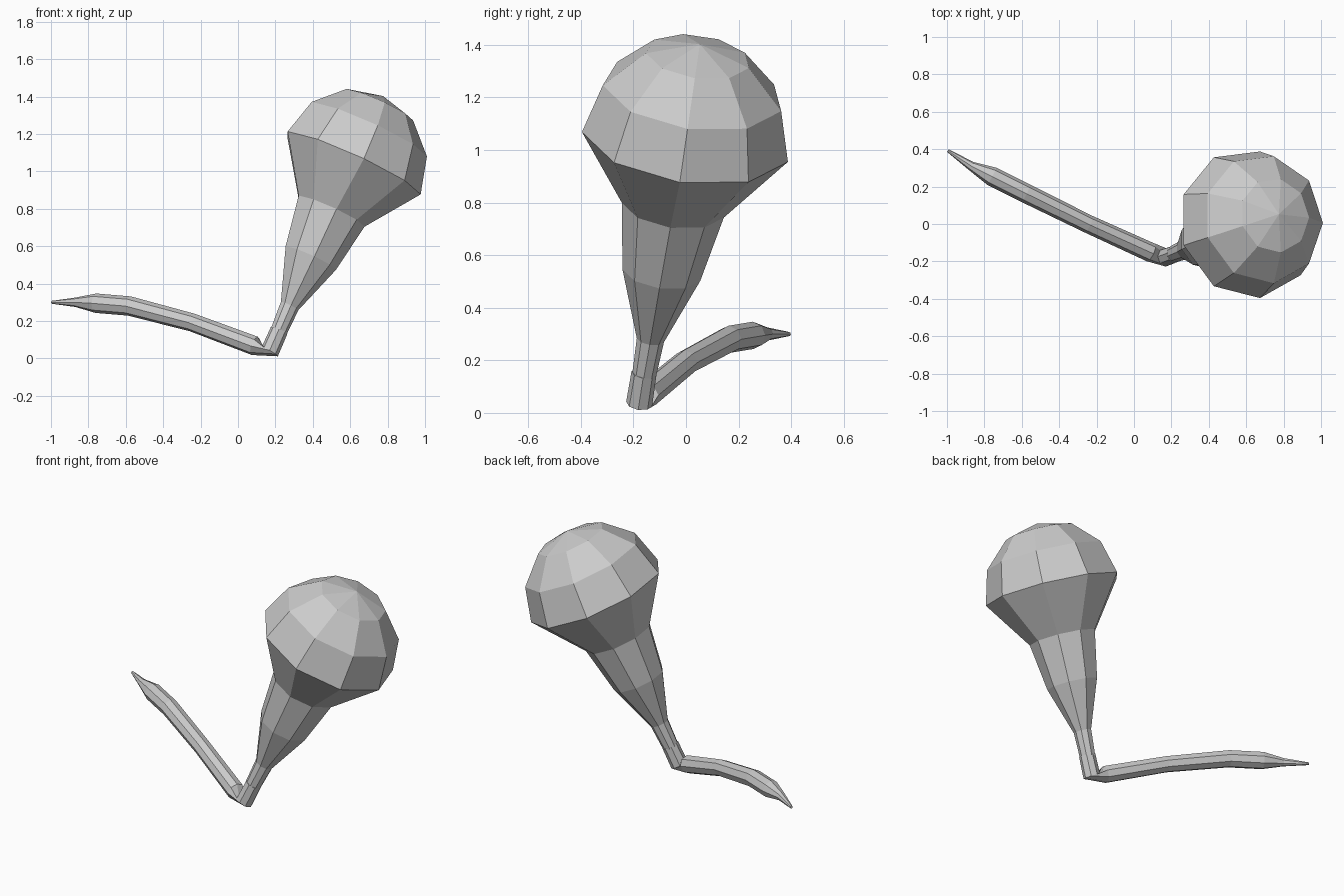
import bpy, bmesh
from math import sin, cos, tau, radians
from mathutils import Vector

if "Cube" in bpy.data.objects:
    bpy.data.objects.remove(bpy.data.objects["Cube"])


def loft(name, rings, sides):
    """Skin rings of (centre, normal, radius); radius 0 makes a pole."""
    bm = bmesh.new()
    n0 = Vector(rings[0][1]).normalized()
    x = Vector((1, 0, 0))
    u = (x - n0 * x.dot(n0)).normalized()
    prev = None
    for i, (c, n, r) in enumerate(rings):
        c, n = Vector(c), Vector(n).normalized()
        u = n0.rotation_difference(n) @ u
        u = (u - n * u.dot(n)).normalized()
        n0, v = n, n.cross(u)
        if r == 0:
            loop = [bm.verts.new(c)] * sides
        else:
            loop = [bm.verts.new(c + r * (u * cos(tau * k / sides) + v * sin(tau * k / sides)))
                    for k in range(sides)]
        if prev is None:
            bm.faces.new(loop)
        else:
            for k in range(sides):
                j = (k + 1) % sides
                quad = [prev[k], prev[j], loop[j], loop[k]]
                bm.faces.new(quad[:3] if r == 0 else quad)
        prev = loop
    if rings[-1][2] > 0:
        bm.faces.new(prev)
    bmesh.ops.recalc_face_normals(bm, faces=bm.faces)
    me = bpy.data.meshes.new(name)
    bm.to_mesh(me)
    bm.free()
    ob = bpy.data.objects.new(name, me)
    bpy.context.collection.objects.link(ob)
    return ob


# Flared neck and domed bulb, nine-sided, along one leaning axis
axis = Vector((0.455, 0.145, 1)).normalized()
centre = Vector((0.61, 0.0, 1.04))
bulb = [((0.215, -0.16, 0.14), axis, 0.046),
        ((0.275, -0.135, 0.28), axis, 0.053),
        ((0.385, -0.092, 0.535), axis, 0.152),
        ((0.495, -0.048, 0.785), axis, 0.199)]
for lat in (0, 30, 60, 90):
    t = radians(lat)
    r = 0 if lat == 90 else 0.402 * cos(t)
    bulb.append((centre + axis * 0.402 * sin(t), axis, r))
loft("bulb", bulb, 9)

# Bent stalk: short socket under the bulb, elbow, then a long tapering arm
stalk = [((0.22, -0.16, 0.15), (-0.44, -0.17, -1), 0.048),
         ((0.17, -0.178, 0.036), (-0.5, -0.12, -0.85), 0.05),
         ((0.09, -0.152, 0.067), (-0.86, 0.39, 0.33), 0.052),
         ((-0.245, 0.0, 0.192), (-0.87, 0.41, 0.28), 0.049),
         ((-0.58, 0.165, 0.28), (-0.88, 0.43, 0.15), 0.052),
         ((-0.76, 0.255, 0.295), (-0.88, 0.45, 0.04), 0.052),
         ((-0.87, 0.31, 0.3), (-0.86, 0.5, 0.0), 0.025),
         ((-0.995, 0.392, 0.3), (-0.85, 0.53, 0.0), 0.008)]
loft("stalk", stalk, 8)
